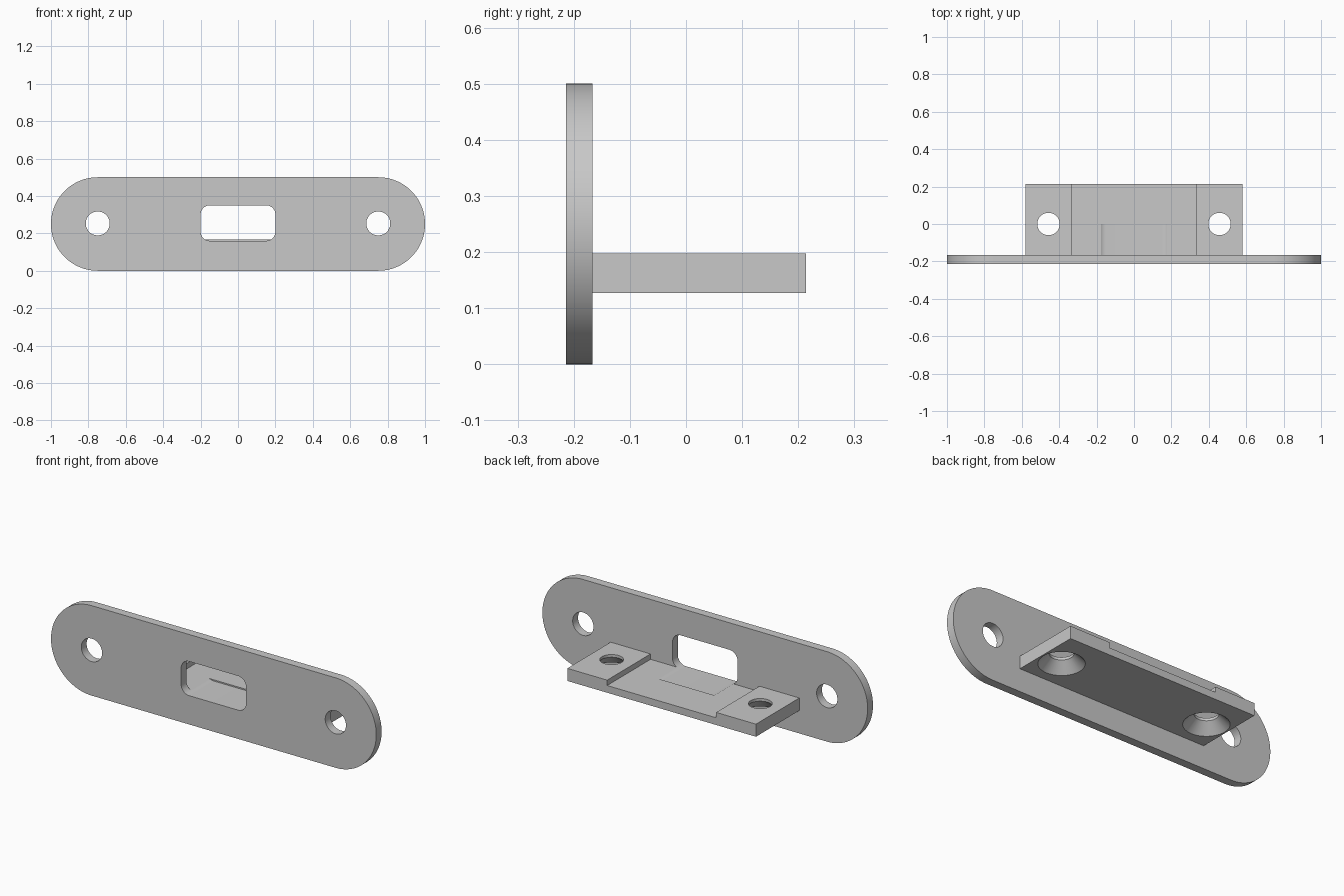
import bpy, bmesh, math
from mathutils import Matrix, Vector

cube = bpy.data.objects.get("Cube")
if cube:
    bpy.data.objects.remove(cube, do_unlink=True)

grey = bpy.data.materials.new("plain grey")
grey.use_nodes = True
grey.diffuse_color = (0.58, 0.58, 0.58, 1)
grey.node_tree.nodes["Principled BSDF"].inputs["Base Color"].default_value = grey.diffuse_color

FRONT, BACK_OF_PLATE, BACK = -0.214, -0.167, 0.214
SHELF_BOTTOM, RECESS_TOP, PAD_TOP = 0.127, 0.167, 0.197


def finish(name, bm):
    bmesh.ops.recalc_face_normals(bm, faces=bm.faces)
    mesh = bpy.data.meshes.new(name)
    bm.to_mesh(mesh)
    bm.free()
    mesh.materials.append(grey)
    obj = bpy.data.objects.new(name, mesh)
    bpy.context.collection.objects.link(obj)
    return obj


def rounded_outline(half_width, z0, z1, radius, steps=16):
    """Rounded rectangle in x and z, counter-clockwise."""
    cx, cz, dz = half_width - radius, (z0 + z1) / 2, (z1 - z0) / 2 - radius
    points = []
    for quarter, (sx, sz) in enumerate([(1, 1), (-1, 1), (-1, -1), (1, -1)]):
        for i in range(steps + 1):
            a = (quarter + i / steps) * math.pi / 2
            p = Vector((sx * cx + radius * math.cos(a), cz + sz * dz + radius * math.sin(a)))
            if all((p - q).length > 1e-5 for q in points):
                points.append(p)
    return points


def prism(name, points, y0, y1):
    """Extrude an x-z outline along y."""
    bm = bmesh.new()
    face = bm.faces.new([bm.verts.new((x, y0, z)) for x, z in points])
    made = bmesh.ops.extrude_face_region(bm, geom=[face])["geom"]
    verts = [v for v in made if isinstance(v, bmesh.types.BMVert)]
    bmesh.ops.translate(bm, verts=verts, vec=(0, y1 - y0, 0))
    return finish(name, bm)


def lathe(name, profile, location):
    """Closed solid of revolution about z from (radius, z) points."""
    bm = bmesh.new()
    rings = []
    for r, z in profile:
        ring = bmesh.ops.create_circle(bm, segments=48, radius=r,
                                       matrix=Matrix.Translation((0, 0, z)))["verts"]
        rings.append(ring)
    for low, high in zip(rings, rings[1:]):
        for i in range(len(low)):
            j = (i + 1) % len(low)
            bm.faces.new((low[i], low[j], high[j], high[i]))
    bm.faces.new(rings[0])
    bm.faces.new(rings[-1])
    obj = finish(name, bm)
    obj.data.transform(Matrix.Translation(location))
    return obj


def cut(target, cutters):
    """Subtract the cutters and bake the result."""
    for cutter in cutters:
        cutter.hide_render = True
        mod = target.modifiers.new("cut", 'BOOLEAN')
        mod.operation, mod.solver, mod.object = 'DIFFERENCE', 'EXACT', cutter
    graph = bpy.context.evaluated_depsgraph_get()
    baked = bpy.data.meshes.new_from_object(target.evaluated_get(graph))
    target.modifiers.clear()
    target.data = baked


def slot_cutter():
    return prism("slot_cutter", rounded_outline(0.2, 0.16, 0.35, 0.05), -0.3, 0)


# Upright face plate with a slot and two screw holes
plate = prism("face_plate", rounded_outline(1, 0, 0.5, 0.25, 32), FRONT, BACK_OF_PLATE)
plate_cutters = [slot_cutter()]
for side in (-1, 1):
    hole = [(side * 0.75 + x, z) for x, z in rounded_outline(0.064, 0.189, 0.317, 0.064, 12)]
    plate_cutters.append(prism("plate_hole_cutter", hole, -0.3, 0))
cut(plate, plate_cutters)

# Mounting shelf: raised pads either side of a shallow recess
half = [(0.335, RECESS_TOP), (0.335, PAD_TOP), (0.58, PAD_TOP), (0.58, SHELF_BOTTOM)]
shelf = prism("mounting_shelf", half + [(-x, z) for x, z in reversed(half)], BACK_OF_PLATE, BACK)
screw = [(0.125, 0.117), (0.06, 0.182), (0.06, 0.25)]
shelf_cutters = [lathe("countersink_cutter", screw, (s * 0.457, 0, 0)) for s in (-1, 1)]
shelf_cutters.append(slot_cutter())
cut(shelf, shelf_cutters)

for cutter in plate_cutters + shelf_cutters:
    bpy.data.objects.remove(cutter, do_unlink=True)

# Smooth the rounded walls, keep the edges sharp
bpy.ops.object.select_all(action='DESELECT')
for obj in (plate, shelf):
    obj.select_set(True)
bpy.context.view_layer.objects.active = plate
bpy.ops.object.shade_smooth_by_angle(angle=math.radians(30))
